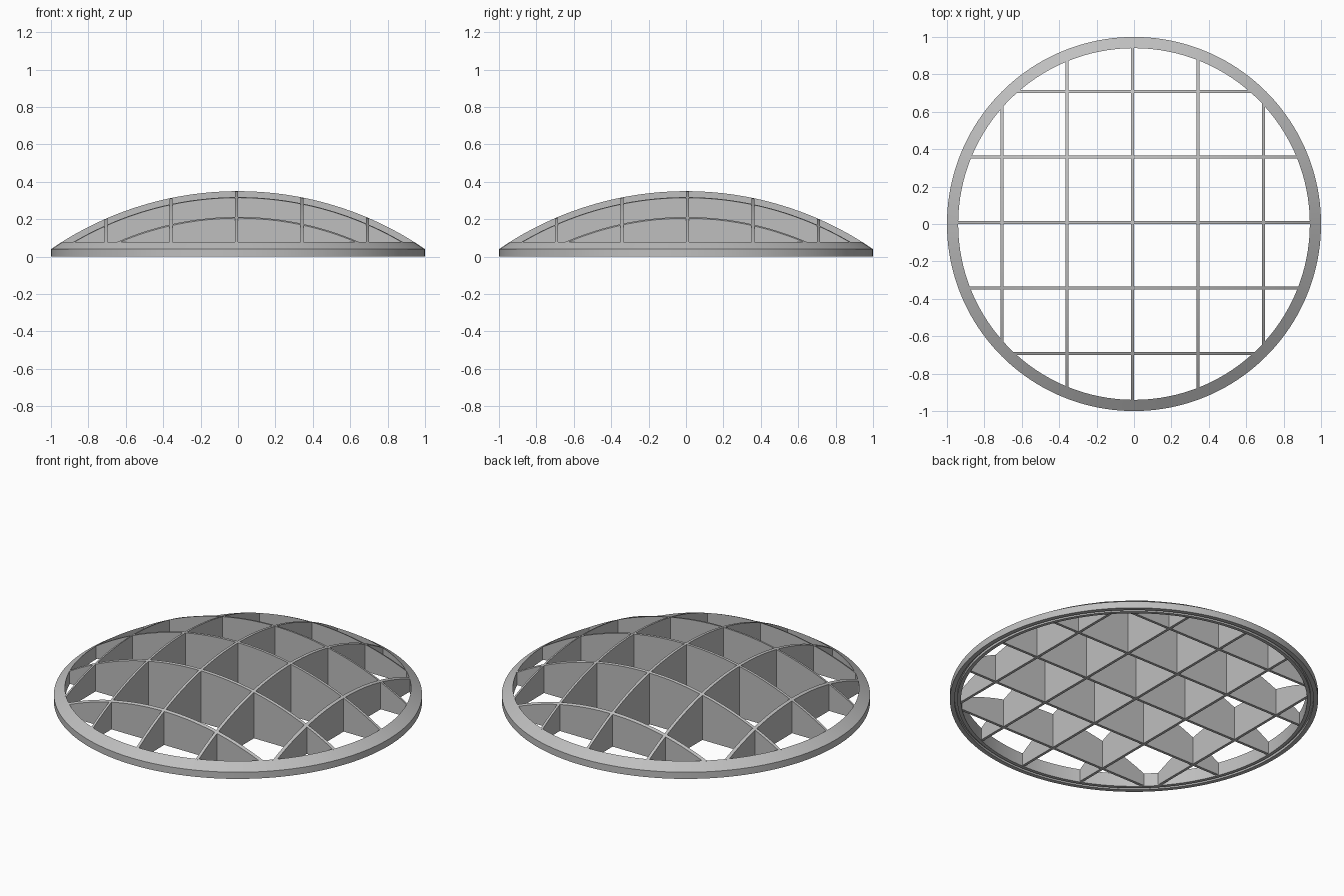
import bpy, bmesh, math

cube = bpy.data.objects.get("Cube")
if cube:
    bpy.data.objects.remove(cube, do_unlink=True)

RIM_EDGE, PEAK = 0.04, 0.35          # dome height at the rim and at the centre
RISE = PEAK - RIM_EDGE
RADIUS = (1 + RISE ** 2) / (2 * RISE)  # radius of the sphere the dome belongs to
INNER = 0.94
PITCH = 0.35
HALF_THICK = 0.008
SLAT_BOTTOM = 0.005

grey = bpy.data.materials.new("neutral grey")
grey.use_nodes = True
colour = (0.52, 0.52, 0.52, 1)
grey.diffuse_color = colour
grey.node_tree.nodes["Principled BSDF"].inputs["Base Color"].default_value = colour


def dome(x, y):
    return PEAK - RADIUS + math.sqrt(RADIUS ** 2 - x * x - y * y)


def finish(name, bm, smooth=True):
    bmesh.ops.recalc_face_normals(bm, faces=bm.faces)
    mesh = bpy.data.meshes.new(name)
    bm.to_mesh(mesh)
    bm.free()
    mesh.materials.append(grey)
    obj = bpy.data.objects.new(name, mesh)
    bpy.context.collection.objects.link(obj)
    if smooth:
        bpy.ops.object.select_all(action='DESELECT')
        obj.select_set(True)
        bpy.context.view_layer.objects.active = obj
        bpy.ops.object.shade_smooth_by_angle(angle=math.radians(25))
    return obj


# Outer ring: sloped top that follows the dome, small groove underneath
def make_ring(segments=160):
    profile = [(1, 0), (1, RIM_EDGE), (INNER, dome(INNER, 0)), (INNER, 0),
               (0.96, 0), (0.96, 0.015), (0.975, 0.015), (0.975, 0)]
    bm = bmesh.new()
    loops = []
    for i in range(segments):
        a = math.tau * i / segments
        loops.append([bm.verts.new((r * math.cos(a), r * math.sin(a), z))
                      for r, z in profile])
    n = len(profile)
    for i in range(segments):
        a, b = loops[i], loops[(i + 1) % segments]
        for j in range(n):
            k = (j + 1) % n
            bm.faces.new((a[j], b[j], b[k], a[k]))
    finish("outer_ring", bm)


# Upright slat: flat underside, top edge cut to the dome
def make_slat(name, offset, along_x, steps=48):
    bm = bmesh.new()
    sections = []
    for i in range(steps + 1):
        t = 2 * i / steps - 1
        section = []
        for side in (offset - HALF_THICK, offset + HALF_THICK):
            run = t * math.sqrt((INNER + 0.004) ** 2 - side ** 2)
            x, y = (run, side) if along_x else (side, run)
            section.append((bm.verts.new((x, y, SLAT_BOTTOM)),
                            bm.verts.new((x, y, dome(x, y)))))
        (b0, t0), (b1, t1) = section
        sections.append((b0, b1, t1, t0))
    for a, b in zip(sections, sections[1:]):
        for j in range(4):
            k = (j + 1) % 4
            bm.faces.new((a[j], b[j], b[k], a[k]))
    bm.faces.new(sections[0])
    bm.faces.new(sections[-1])
    finish(name, bm)


make_ring()
for k in range(-2, 3):
    make_slat(f"cross_slat_{k + 3}", PITCH * k + 0.008, True)
    make_slat(f"long_slat_{k + 3}", PITCH * k - 0.007, False)
